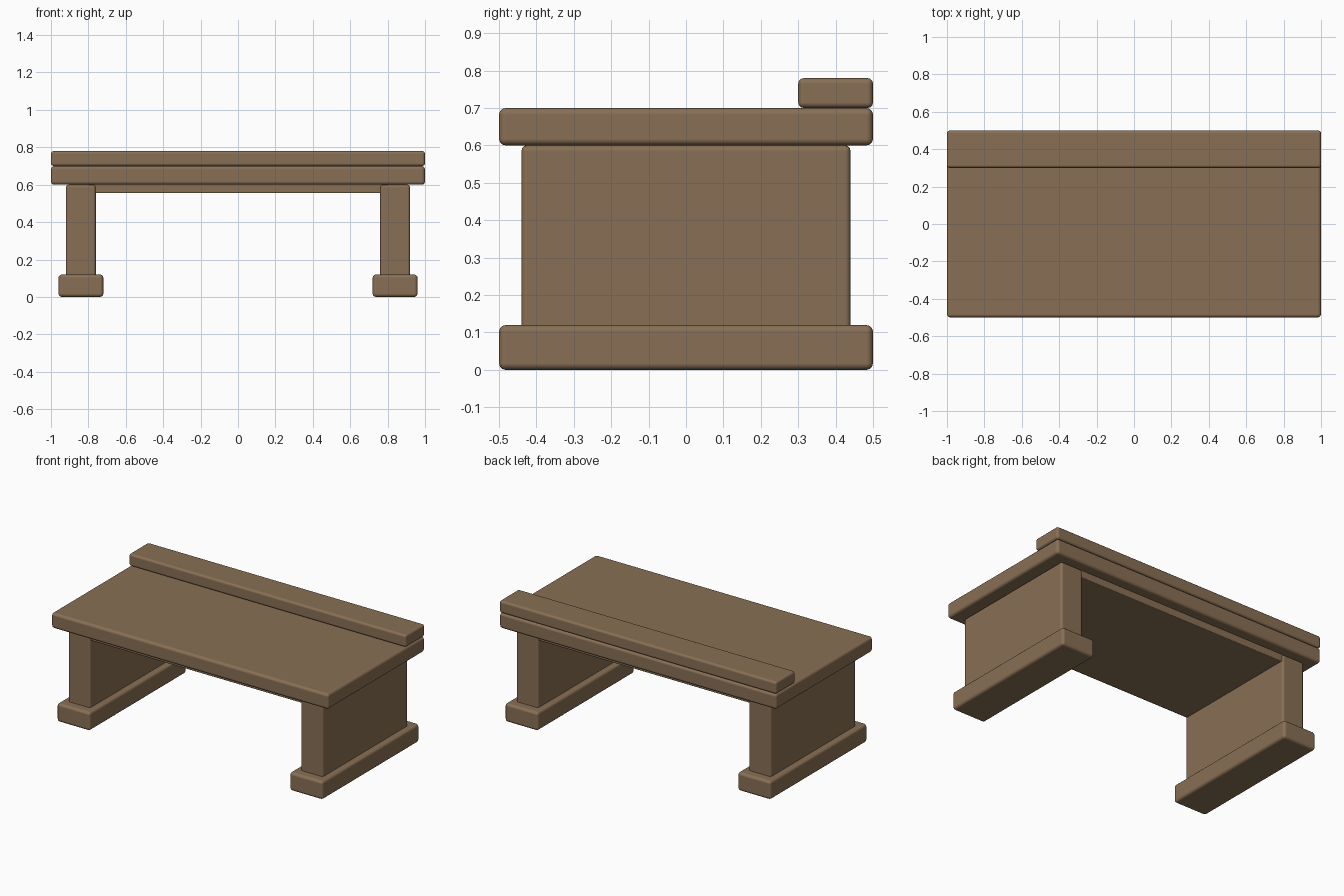
import bpy
import bmesh

cube = bpy.data.objects.get("Cube")
if cube:
    bpy.data.objects.remove(cube, do_unlink=True)

# Single brown wood colour
wood = bpy.data.materials.new("brown_wood")
wood.use_nodes = True
colour = (0.25, 0.16, 0.09, 1)
wood.diffuse_color = colour
wood.node_tree.nodes["Principled BSDF"].inputs["Base Color"].default_value = colour


def block(name, x, y, z, radius):
    """Rounded wooden block spanning the given (low, high) ranges."""
    spans = (x, y, z)
    mesh = bpy.data.meshes.new(name)
    bm = bmesh.new()
    bmesh.ops.create_cube(bm, size=1)
    for v in bm.verts:
        v.co = [low + (c + 0.5) * (high - low) for c, (low, high) in zip(v.co, spans)]
    bm.to_mesh(mesh)
    bm.free()
    mesh.materials.append(wood)
    obj = bpy.data.objects.new(name, mesh)
    bpy.context.collection.objects.link(obj)
    bevel = obj.modifiers.new("rounded_edges", "BEVEL")
    bevel.width = radius
    bevel.segments = 3
    bevel.harden_normals = True
    mesh.shade_smooth()
    return obj


# Top slab, rear ledge and the thin panel under the slab
block("table_top", (-1, 1), (-0.5, 0.5), (0.6, 0.7), 0.018)
block("rear_ledge", (-1, 1), (0.3, 0.5), (0.7, 0.78), 0.015)
block("under_panel", (-0.8, 0.8), (-0.43, 0.43), (0.555, 0.61), 0.005)

# Slab legs standing on wide feet
for side, sign in (("left", 1), ("right", -1)):
    centre = 0.84 * sign
    block(side + "_leg", (centre - 0.08, centre + 0.08), (-0.44, 0.44), (0.09, 0.6), 0.015)
    block(side + "_foot", (centre - 0.12, centre + 0.12), (-0.5, 0.5), (0, 0.12), 0.018)
